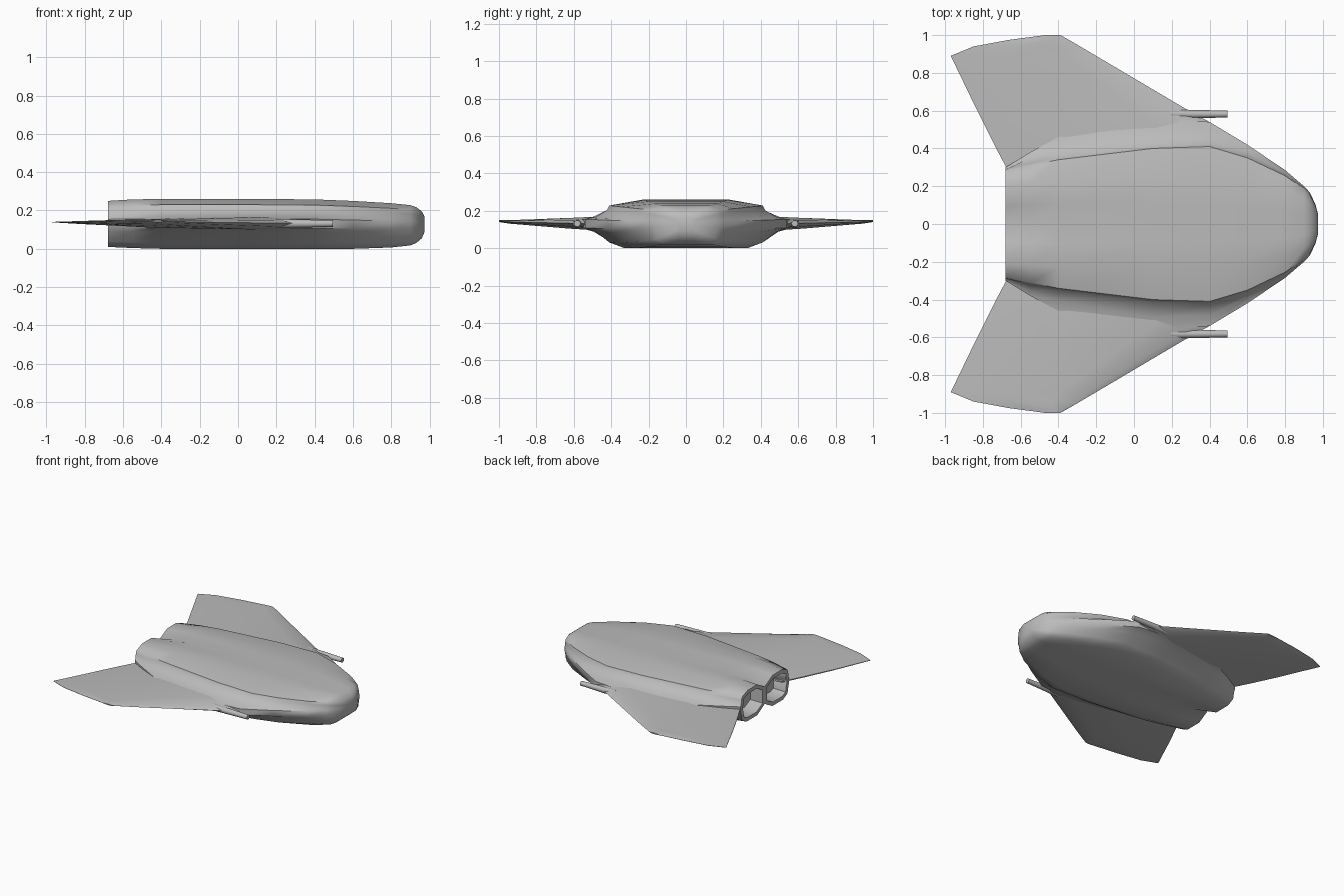
import bpy, bmesh, math
from mathutils import Matrix

if "Cube" in bpy.data.objects:
    bpy.data.objects.remove(bpy.data.objects["Cube"])

grey = bpy.data.materials.new("hull grey")
grey.use_nodes = True
grey.diffuse_color = (0.5, 0.5, 0.5, 1)
grey.node_tree.nodes["Principled BSDF"].inputs["Base Color"].default_value = (0.5, 0.5, 0.5, 1)


def finish(bm, name, angle):
    bmesh.ops.recalc_face_normals(bm, faces=bm.faces)
    mesh = bpy.data.meshes.new(name)
    bm.to_mesh(mesh)
    bm.free()
    obj = bpy.data.objects.new(name, mesh)
    bpy.context.collection.objects.link(obj)
    mesh.materials.append(grey)
    bpy.ops.object.select_all(action='DESELECT')
    obj.select_set(True)
    bpy.context.view_layer.objects.active = obj
    bpy.ops.object.shade_smooth_by_angle(angle=math.radians(angle))
    return obj


def loft(bm, rings):
    rows = [[bm.verts.new(p) for p in ring] for ring in rings]
    n = len(rows[0])
    for a, b in zip(rows, rows[1:]):
        for i in range(n):
            j = (i + 1) % n
            bm.faces.new((a[i], a[j], b[j], b[i]))
    return rows


def hull_ring(x, flat, shoulder, chine, top, bottom, notch):
    """Full cross-section: centre top, right side down to centre bottom, left side up."""
    fillet = shoulder + 0.55 * (chine - shoulder)
    h = top - bottom
    half = [(0, 1 - notch), (flat * 0.45, 1), (flat, 1), (shoulder, 0.885),
            (shoulder * 1.03, 0.79), (fillet, 0.65), (chine, 0.6), (chine, 0.42),
            (fillet, 0.34), (shoulder, 0.12), (shoulder * 0.8, 0), (flat * 0.45, 0), (0, notch)]
    pts = half + [(-y, z) for y, z in half[-2:0:-1]]
    return [(x, y, bottom + z * h) for y, z in pts]


# Hull: station x, flat top, shoulder, chine, top, bottom, groove between engines
stations = [(-0.68, 0.21, 0.28, 0.30, 0.25, 0.01, 0.22),
            (-0.55, 0.22, 0.31, 0.38, 0.258, 0.004, 0.10),
            (-0.40, 0.23, 0.34, 0.46, 0.26, 0, 0.03),
            (0.10, 0.23, 0.40, 0.57, 0.26, 0, 0),
            (0.40, 0.22, 0.41, 0.54, 0.258, 0, 0),
            (0.60, 0.20, 0.35, 0.42, 0.25, 0, 0),
            (0.80, 0.17, 0.255, 0.285, 0.238, 0.007, 0),
            (0.90, 0.13, 0.185, 0.20, 0.228, 0.018, 0),
            (0.93, 0.11, 0.155, 0.168, 0.218, 0.03, 0),
            (0.96, 0.07, 0.098, 0.105, 0.195, 0.055, 0),
            (0.975, 0.03, 0.045, 0.05, 0.165, 0.09, 0)]
bm = bmesh.new()
rows = loft(bm, [hull_ring(*s) for s in stations])
bm.faces.new(rows[-1])
# Twin engine mouths: inset, then recessed
rear = rows[0]
mouths = [bm.faces.new(rear[:13]), bm.faces.new(rear[12:] + rear[:1])]
bmesh.ops.recalc_face_normals(bm, faces=bm.faces)
bmesh.ops.inset_individual(bm, faces=mouths, thickness=0.03)
bmesh.ops.inset_individual(bm, faces=mouths, thickness=0.012, depth=-0.1)
finish(bm, "hull", 50)


def wing_ring(y, rear_x, front_x, low, high):
    mid = (low + high) / 2
    t = (high - low) / 2
    shape = [(0, 0.1), (0.35, 0.75), (0.75, 1), (0.94, 0.6), (1, 0),
             (0.94, -0.6), (0.75, -1), (0.35, -0.75), (0, -0.1)]
    return [(rear_x + u * (front_x - rear_x), y, mid + w * t) for u, w in shape]


# Wings: span y, trailing x, leading x, underside, top
spans = [(0.25, -0.65, 0.46, 0.09, 0.17), (0.42, -0.74, 0.43, 0.095, 0.168),
         (0.54, -0.80, 0.40, 0.10, 0.166), (0.60, -0.83, 0.29, 0.103, 0.163),
         (0.89, -0.97, -0.20, 0.127, 0.152), (0.94, -0.85, -0.285, 0.131, 0.152),
         (0.975, -0.66, -0.345, 0.136, 0.152), (1.0, -0.47, -0.39, 0.14, 0.15)]
for side, word in ((1, "left"), (-1, "right")):
    bm = bmesh.new()
    rows = loft(bm, [wing_ring(y * side, *rest) for y, *rest in spans])
    bm.faces.new(rows[0])
    bm.faces.new(rows[-1])
    finish(bm, word + "_wing", 40)

    # Gun barrel on the leading edge
    bm = bmesh.new()
    bmesh.ops.create_cone(bm, cap_ends=True, segments=10, radius1=0.025, radius2=0.018, depth=0.3,
                          matrix=Matrix.Translation((0.345, 0.582 * side, 0.132))
                          @ Matrix.Rotation(math.pi / 2, 4, 'Y'))
    finish(bm, word + "_gun", 40)
